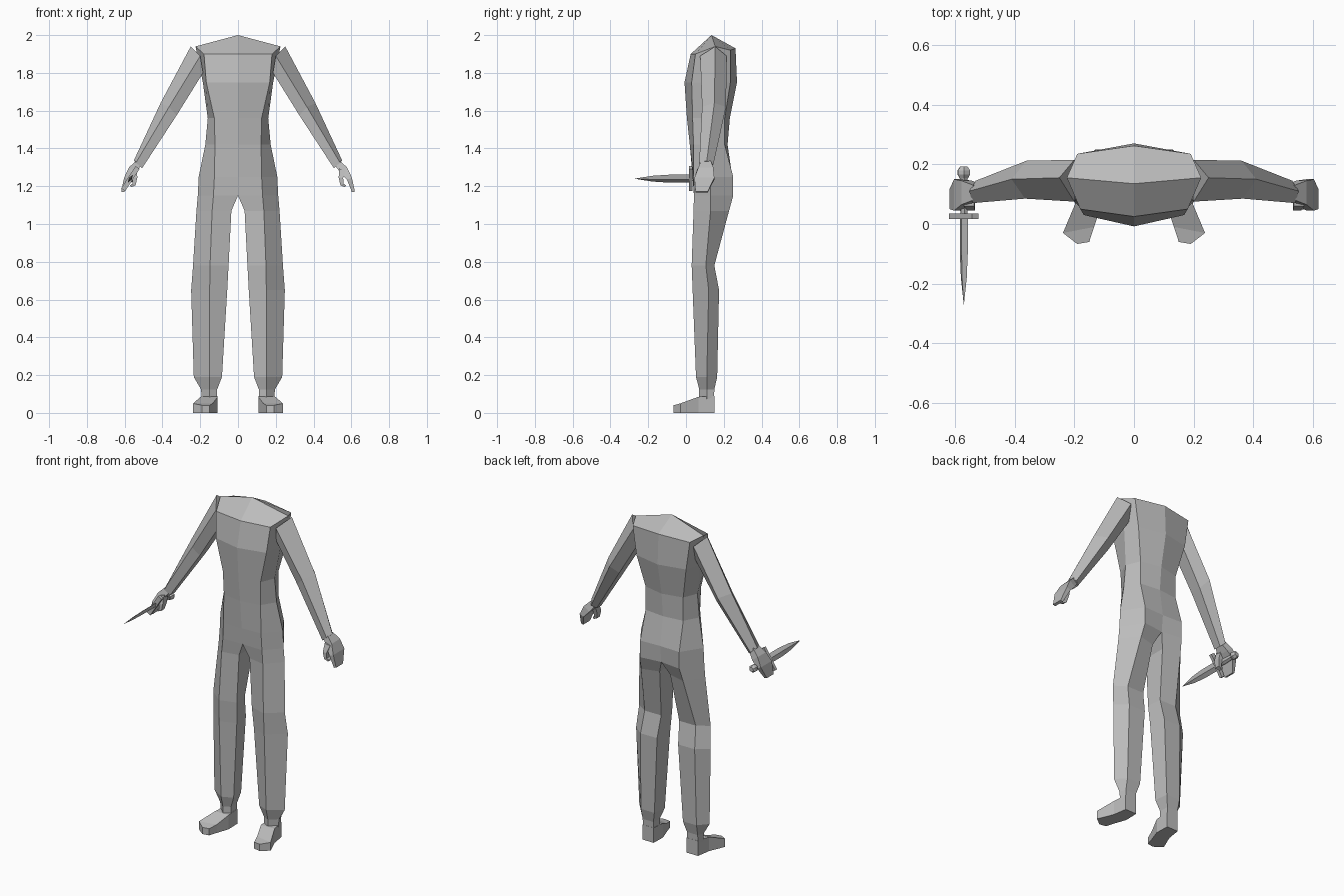
import bpy, bmesh, math
from mathutils import Matrix, Vector

if "Cube" in bpy.data.objects:
    bpy.data.objects.remove(bpy.data.objects["Cube"])

grey = bpy.data.materials.new("plain grey")
grey.diffuse_color = (0.5, 0.5, 0.5, 1)
grey.use_nodes = True
grey.node_tree.nodes["Principled BSDF"].inputs["Base Color"].default_value = grey.diffuse_color


def finish(name, bm, mirror=True):
    bmesh.ops.recalc_face_normals(bm, faces=bm.faces)
    me = bpy.data.meshes.new(name)
    bm.to_mesh(me)
    bm.free()
    me.materials.append(grey)
    ob = bpy.data.objects.new(name, me)
    bpy.context.collection.objects.link(ob)
    if mirror:
        ob.modifiers.new("Mirror", 'MIRROR')
    return ob


def add_loft(bm, rings, closed=True, caps=True):
    """Join rings of points with quads."""
    vs = [[bm.verts.new(p) for p in r] for r in rings]
    n = len(vs[0])
    for a, b in zip(vs, vs[1:]):
        for i in range(n if closed else n - 1):
            j = (i + 1) % n
            bm.faces.new((a[i], a[j], b[j], b[i]))
    if caps:
        bm.faces.new(vs[0])
        bm.faces.new(vs[-1])
    return vs


def level(z, *xy):
    return [(x, y, z) for x, y in xy]


# Half torso: front centre, front corner, side, back corner, back centre
hip = level(1.15, (0, .045), (.13, .042), (.213, .13), (.13, .25), (0, .235))
bm = bmesh.new()
shoulder = [(0, .025, 1.9), (.18, .05, 1.9), (.225, .155, 1.94), (.19, .235, 1.92), (0, .262, 1.93)]
torso = [
    shoulder,
    level(1.75, (0, -.008), (.168, .03), (.186, .14), (.165, .235), (0, .27)),
    level(1.56, (0, .005), (.125, .035), (.16, .12), (.125, .205), (0, .232)),
    level(1.42, (0, .02), (.122, .04), (.173, .12), (.125, .205), (0, .22)),
    level(1.25, (0, .035), (.125, .04), (.208, .13), (.13, .25), (0, .245)),
    hip]
vs = add_loft(bm, torso, closed=False, caps=False)
apex = bm.verts.new((0, .135, 2.0))
top = vs[0]
bm.faces.new((apex, top[0], top[1], top[2]))
bm.faces.new((apex, top[2], top[3], top[4]))
# Trouser legs continue from the hip ring
add_loft(bm, [
    hip,
    level(1.07, (.035, .06), (.137, .04), (.22, .13), (.14, .228), (.035, .2)),
    level(.78, (.05, .06), (.148, .03), (.238, .105), (.17, .15), (.06, .15)),
    level(.65, (.057, .07), (.15, .035), (.248, .12), (.18, .175), (.07, .175)),
    level(.19, (.085, .08), (.15, .053), (.234, .11), (.185, .165), (.095, .165)),
    level(.125, (.11, .09), (.15, .07), (.196, .11), (.183, .15), (.112, .15)),
    level(.06, (.11, .09), (.15, .07), (.19, .11), (.183, .148), (.112, .148))], caps=False)
bmesh.ops.remove_doubles(bm, verts=bm.verts, dist=1e-4)
finish("torso_and_legs", bm)

# Feet, splayed outward: inner point, outer point, height
bm = bmesh.new()
add_loft(bm, [[(a[0], a[1], 0), (b[0], b[1], 0), (b[0], b[1], h), (a[0], a[1], h)]
              for a, b, h in [((.11, .15), (.185, .15), .09),
                              ((.108, .065), (.198, .065), .085),
                              ((.134, -.01), (.238, -.03), .05),
                              ((.15, -.06), (.19, -.067), .04)]])
finish("feet", bm)

# Arms: top ridge, front, bottom front, bottom back, back
bm = bmesh.new()
add_loft(bm, [
    [(.25, .155, 1.94), (.2, .075, 1.89), (.185, .1, 1.8), (.185, .18, 1.8), (.2, .215, 1.89)],
    [(.41, .15, 1.64), (.365, .085, 1.62), (.325, .1, 1.575), (.325, .17, 1.575), (.36, .212, 1.62)],
    [(.552, .11, 1.335), (.54, .07, 1.325), (.508, .078, 1.295), (.508, .125, 1.295), (.53, .145, 1.315)]])
finish("arms", bm)


def strip(path):
    """Flat strip along (x, z, thickness, front y, back y)."""
    rings = []
    for i, (x, z, t, y0, y1) in enumerate(path):
        a, b = path[max(i - 1, 0)], path[min(i + 1, len(path) - 1)]
        d = Vector((b[0] - a[0], b[1] - a[1])).normalized() * t / 2
        rings.append([(x - d.y, y0, z + d.x), (x + d.y, y0, z - d.x),
                      (x + d.y, y1, z - d.x), (x - d.y, y1, z + d.x)])
    return rings


# Hands: curved palm with fingers, and a thumb
bm = bmesh.new()
add_loft(bm, strip([(.525, 1.325, .036, .08, .13), (.56, 1.285, .045, .065, .145),
                    (.59, 1.24, .028, .045, .15), (.611, 1.17, .016, .05, .115)]))
add_loft(bm, strip([(.553, 1.29, .036, .06, .1), (.545, 1.245, .024, .045, .085),
                    (.55, 1.21, .018, .045, .075), (.568, 1.2, .012, .05, .07)]))
finish("hands", bm)

# Dagger in the hand at -x, tilted about its long axis
GRIP = Matrix.Translation((-.57, 0, 1.24)) @ Matrix.Rotation(math.radians(33), 4, 'Y')


def dagger_part(name, sections, sides):
    """Loft along y from (y, half width, half height)."""
    bm = bmesh.new()
    turn = math.pi / 4 if sides == 40 else 0
    rings = [[(w * math.cos(turn + 2 * math.pi * i / sides), y,
               h * math.sin(turn + 2 * math.pi * i / sides)) for i in range(sides)]
             for y, w, h in sections]
    add_loft(bm, rings)
    finish(name, bm, False).matrix_world = GRIP


dagger_part("dagger_blade", [(.02, .009, .025), (-.09, .009, .025), (-.18, .007, .018), (-.27, .0005, .0005)], 4)
dagger_part("dagger_handle", [(.03, .011, .014), (.09, .015, .018), (.16, .011, .014)], 6)
dagger_part("dagger_pommel", [(.152, .015, .015), (.165, .023, .023), (.18, .023, .023), (.192, .014, .014)], 6)

# Dagger cross guard
bm = bmesh.new()
bmesh.ops.create_cube(bm, size=1, matrix=Matrix.Translation((0, .026, 0)) @ Matrix.Diagonal((.026, .018, .14, 1)))
finish("dagger_guard", bm, False).matrix_world = GRIP
